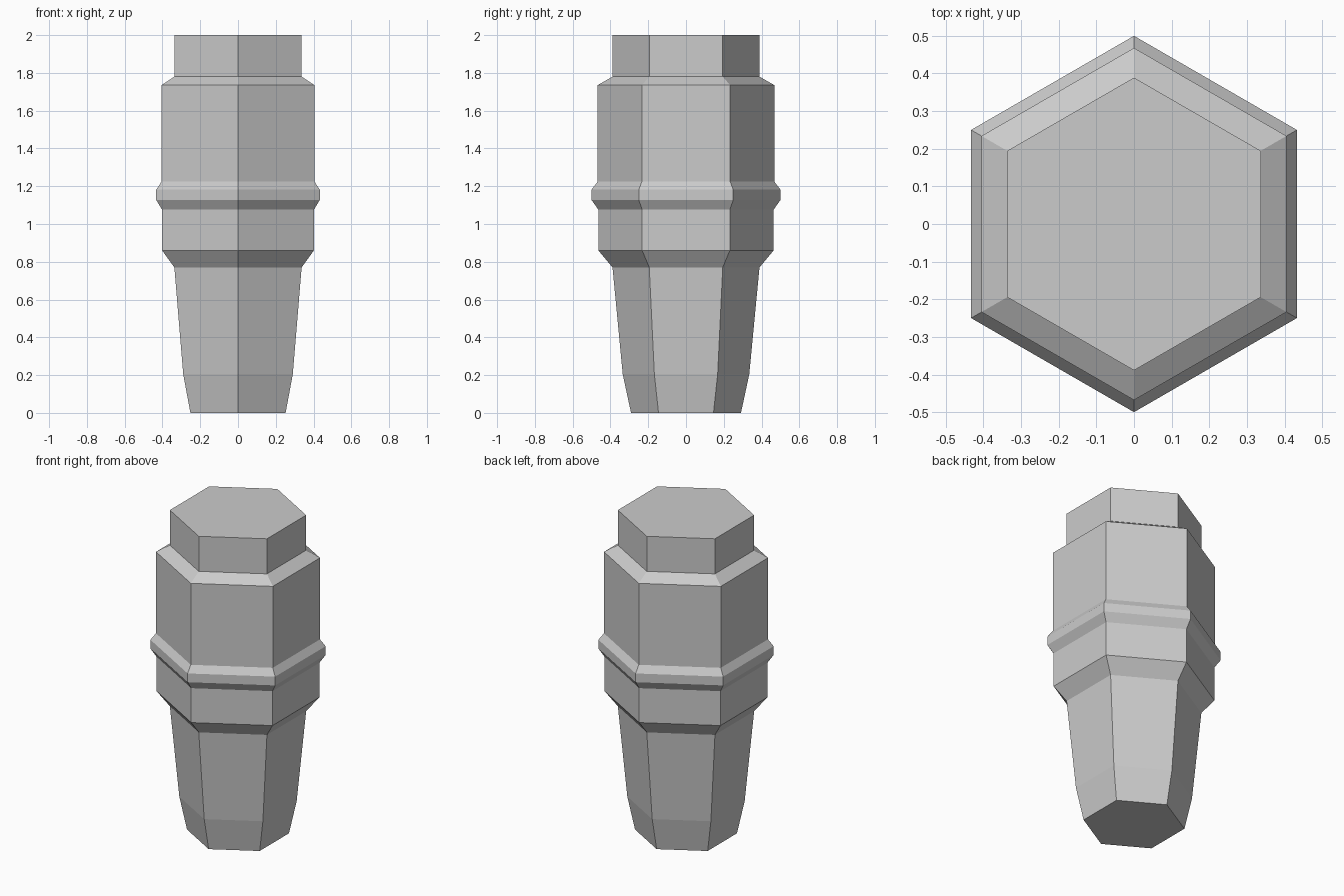
import bpy, bmesh
from math import cos, sin, pi

if "Cube" in bpy.data.objects:
    bpy.data.objects.remove(bpy.data.objects["Cube"])

SIDES = 6

# (corner radius, height) from the base to the top
PROFILE = [
    (0.291, 0.0), (0.335, 0.205), (0.389, 0.77),     # tapered tip
    (0.464, 0.86), (0.464, 1.076),                   # lower collar
    (0.50, 1.127), (0.50, 1.182),                    # raised ring
    (0.468, 1.224), (0.468, 1.735),                  # main barrel
    (0.389, 1.78), (0.389, 2.0),                     # cap
]


def hex_lathe(name, profile):
    """Stack hexagonal rings and skin them into a closed solid."""
    bm = bmesh.new()
    rings = []
    for r, z in profile:
        angles = [pi / 2 + 2 * pi * i / SIDES for i in range(SIDES)]
        rings.append([bm.verts.new((r * cos(a), r * sin(a), z)) for a in angles])
    for low, high in zip(rings, rings[1:]):
        for i in range(SIDES):
            j = (i + 1) % SIDES
            bm.faces.new((low[i], low[j], high[j], high[i]))
    bm.faces.new(rings[0][::-1])
    bm.faces.new(rings[-1])
    mesh = bpy.data.meshes.new(name)
    bm.to_mesh(mesh)
    bm.free()
    obj = bpy.data.objects.new(name, mesh)
    bpy.context.collection.objects.link(obj)
    return obj


# One continuous flat-shaded hexagonal body
hex_lathe("hexagonal_plug_body", PROFILE)
